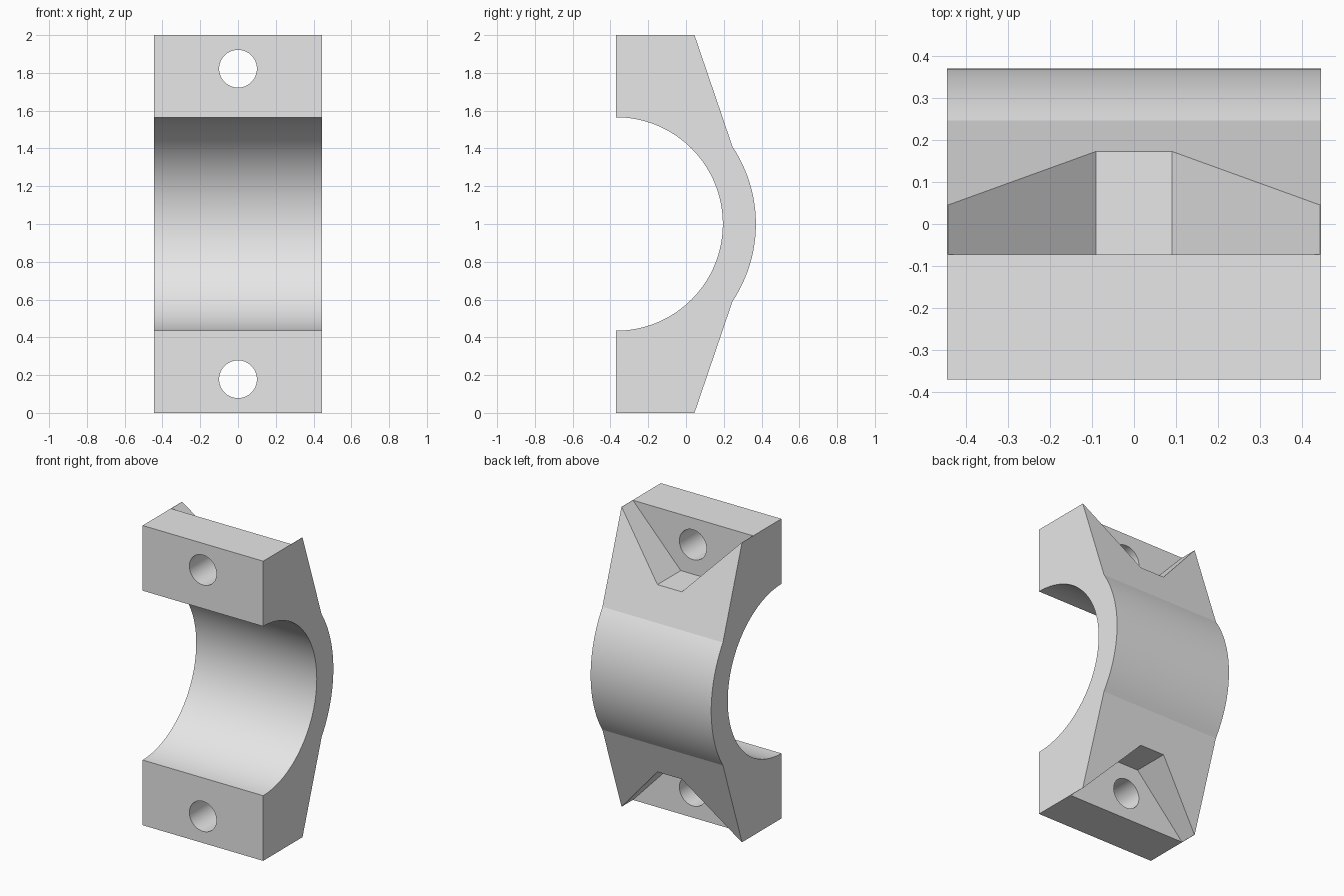
import bpy, bmesh
from math import sin, cos, pi, asin, radians

cube = bpy.data.objects.get("Cube")
if cube:
    bpy.data.objects.remove(cube, do_unlink=True)

HALF_W, FRONT, MID = 0.445, -0.37, 1.0
BORE_R, OUTER_R = 0.565, 0.74

grey = bpy.data.materials.new("light grey")
grey.use_nodes = True
grey.diffuse_color = (0.8, 0.8, 0.8, 1)
grey.node_tree.nodes["Principled BSDF"].inputs["Base Color"].default_value = (0.8, 0.8, 0.8, 1)


def prism(name, points, offset):
    """Extrude a closed loop of 3D points by an offset vector."""
    bm = bmesh.new()
    face = bm.faces.new([bm.verts.new(p) for p in points])
    top = bmesh.ops.extrude_face_region(bm, geom=[face])["geom"]
    bmesh.ops.translate(bm, vec=offset, verts=[v for v in top if isinstance(v, bmesh.types.BMVert)])
    bmesh.ops.recalc_face_normals(bm, faces=bm.faces)
    mesh = bpy.data.meshes.new(name)
    bm.to_mesh(mesh)
    bm.free()
    mesh.materials.append(grey)
    obj = bpy.data.objects.new(name, mesh)
    bpy.context.collection.objects.link(obj)
    return obj


def arc(radius, start, end, steps):
    angles = [start + (end - start) * i / steps for i in range(steps + 1)]
    return [(FRONT + radius * cos(a), MID + radius * sin(a)) for a in angles]


# Clamp body: half bore, flat feet, sloped shoulders and a round back
kink = asin(0.41 / OUTER_R)
profile = [(FRONT, 0), (0.045, 0)]
profile += arc(OUTER_R, -kink, kink, 24)
profile += [(0.045, 2), (FRONT, 2)]
profile += arc(BORE_R, pi / 2, -pi / 2, 64)
body = prism("clamp_half", [(-HALF_W, y, z) for y, z in profile], (2 * HALF_W, 0, 0))

# Bolt holes and tapered bolt pockets, mirrored top and bottom
cutters = []
slope = (0.443 - 0.09) / 0.375
wide = 0.443 + 0.2 * slope
for s in (1, -1):
    pocket = [(-wide, 1.2), (-0.09, 0.625), (0.09, 0.625), (wide, 1.2)]
    cutters.append(prism("pocket_cutter", [(x, -0.073, MID + s * h) for x, h in pocket], (0, 1, 0)))
    ring = [(0.1 * cos(2 * pi * i / 48), -0.6, MID + s * 0.822 + 0.1 * sin(2 * pi * i / 48))
            for i in range(48)]
    cutters.append(prism("hole_cutter", ring, (0, 1.2, 0)))

bpy.ops.object.select_all(action="DESELECT")
body.select_set(True)
bpy.context.view_layer.objects.active = body
for cutter in cutters:
    cutter.hide_render = True
    mod = body.modifiers.new("cut", "BOOLEAN")
    mod.operation, mod.solver, mod.object = "DIFFERENCE", "EXACT", cutter
    bpy.ops.object.modifier_apply(modifier=mod.name)
    bpy.data.objects.remove(cutter, do_unlink=True)

bpy.ops.object.shade_smooth_by_angle(angle=radians(10))
